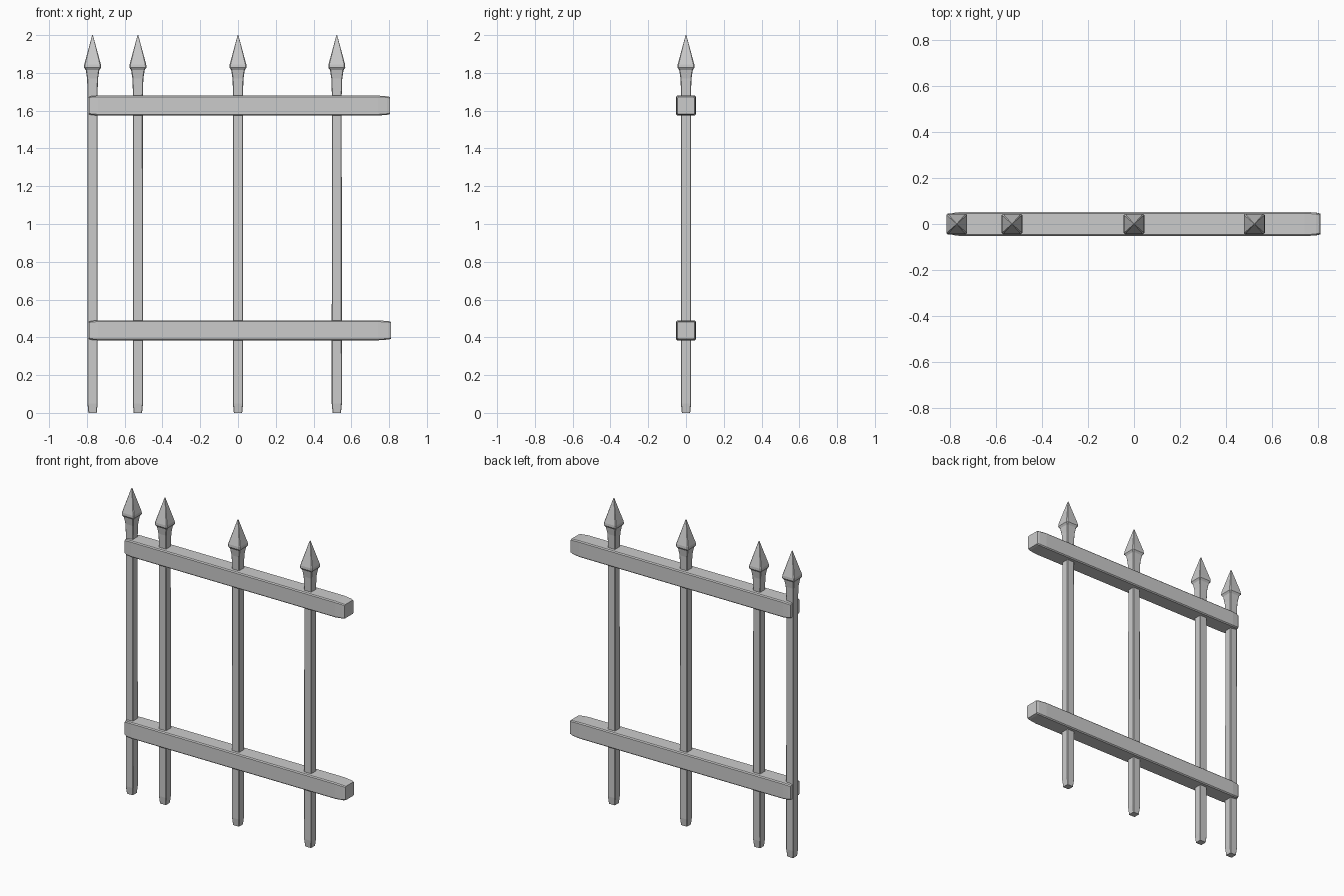
import bpy, bmesh
from mathutils import Vector

if "Cube" in bpy.data.objects:
    bpy.data.objects.remove(bpy.data.objects["Cube"])


def loft(name, sections, place):
    """Skin square, slightly corner-cut sections given as (position, half width)."""
    bm = bmesh.new()
    rings = []
    for t, r in sections:
        k = r * 0.88
        pts = [(r, -k), (r, k), (k, r), (-k, r), (-r, k), (-r, -k), (-k, -r), (k, -r)]
        rings.append([bm.verts.new(place(t, a, b)) for a, b in pts])
    for lo, hi in zip(rings, rings[1:]):
        for i in range(8):
            j = (i + 1) % 8
            bm.faces.new((lo[i], lo[j], hi[j], hi[i]))
    bm.faces.new(rings[0][::-1])
    bm.faces.new(rings[-1])
    bmesh.ops.recalc_face_normals(bm, faces=bm.faces)
    mesh = bpy.data.meshes.new(name)
    bm.to_mesh(mesh)
    bm.free()
    obj = bpy.data.objects.new(name, mesh)
    bpy.context.collection.objects.link(obj)
    return obj


# Upright bars: tapered foot, straight shaft, flared collar and spear point
bar_profile = [(0, 0.022), (0.05, 0.027), (1.68, 0.026), (1.77, 0.029),
               (1.815, 0.036), (1.828, 0.045), (1.845, 0.044), (2.0, 0.002)]
for n, x in enumerate((-0.77, -0.53, 0.0, 0.523)):
    loft(f"spear_bar_{n + 1}", bar_profile,
         lambda t, a, b, x=x: Vector((x + a, b, t)))

# Horizontal rails with gently tapered ends
for name, z, end in (("lower_rail", 0.437, 0.81), ("upper_rail", 1.627, 0.805)):
    rail_profile = [(-0.79, 0.046), (-0.775, 0.050), (-0.74, 0.053),
                    (0.74, 0.053), (end - 0.015, 0.049), (end, 0.045)]
    loft(name, rail_profile,
         lambda t, a, b, z=z: Vector((t, a, z + b)))
